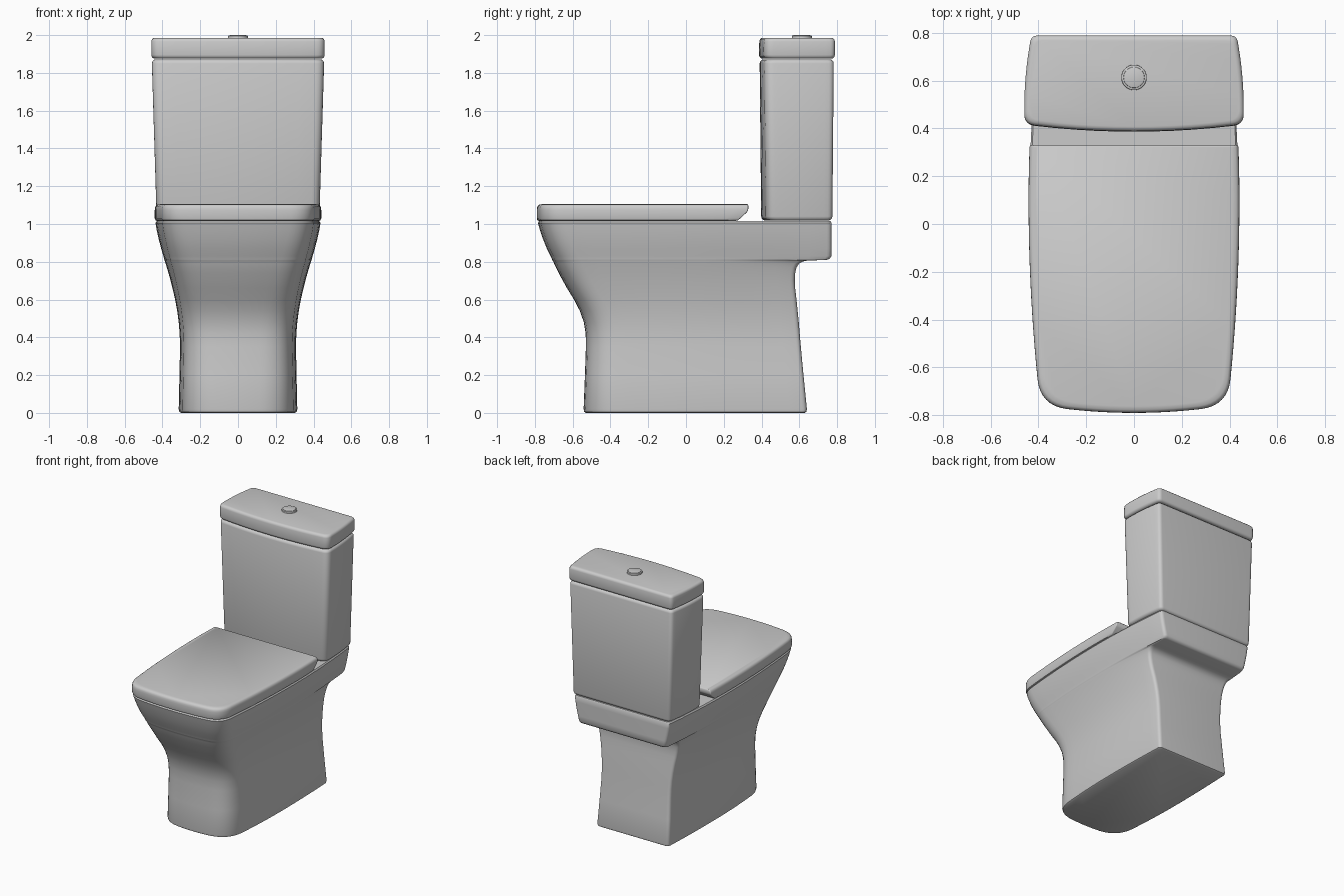
import bpy, bmesh
from mathutils import Vector

if "Cube" in bpy.data.objects:
    bpy.data.objects.remove(bpy.data.objects["Cube"])


def outline(w, yf, yb, y0, kf, kb, bow, rf, rb):
    """Closed plan outline: bowed front, curved sides widest at y0, flat back."""
    def side(y):
        t = (y0 - y) / (y0 - yf) if y < y0 else (y - y0) / (yb - y0)
        return w * (1 - (kf if y < y0 else kb) * t * t)

    def front(x):
        return yf + bow * (x / w) ** 2

    def corner(p, c, q, n=8):
        p, c, q = Vector(p), Vector(c), Vector(q)
        return [p * (1 - t) ** 2 + c * 2 * t * (1 - t) + q * t * t
                for t in (i / n for i in range(n + 1))]

    cf_y = front(w * (1 - kf))
    cf = (side(cf_y), cf_y)
    cb = (side(yb), yb)
    half = corner((cb[0] - rb, yb), cb, (side(yb - rb), yb - rb), 5)
    ya, ye = yb - rb, cf[1] + rf
    half += [Vector((side(ya + (ye - ya) * i / 14), ya + (ye - ya) * i / 14)) for i in range(1, 14)]
    half += corner((side(ye), ye), cf, (cf[0] - rf, front(cf[0] - rf)))
    half += [Vector((x, front(x))) for x in ((cf[0] - rf) * (1 - i / 5) for i in range(1, 5))]
    mid = [Vector((0, yf))]
    return half + mid + [Vector((-p.x, p.y)) for p in reversed(half)]


def loft(name, rows, shape):
    """Skin outlines stacked in z; each row is z, half width, front y, back y."""
    bm = bmesh.new()
    rings = []
    for z, w, yf, yb in rows:
        rings.append([bm.verts.new((p.x, p.y, z)) for p in outline(w, yf, yb, **shape(z))])
    for a, b in zip(rings, rings[1:]):
        for i in range(len(a)):
            j = (i + 1) % len(a)
            bm.faces.new((a[i], a[j], b[j], b[i]))
    bm.faces.new(rings[0])
    bm.faces.new(rings[-1])
    bmesh.ops.recalc_face_normals(bm, faces=bm.faces)
    finish(name, bm)


def finish(name, bm):
    me = bpy.data.meshes.new(name)
    bm.to_mesh(me)
    bm.free()
    ob = bpy.data.objects.new(name, me)
    bpy.context.collection.objects.link(ob)
    bpy.ops.object.select_all(action='DESELECT')
    ob.select_set(True)
    bpy.context.view_layer.objects.active = ob
    bpy.ops.object.shade_smooth_by_angle(angle=0.7)


def rounded(bottom, top, r):
    """Rows for a box-like part with rounded lower and upper edges."""
    steps = ((0, 1), (.13, .5), (.5, .13), (1, 0))
    (z0, w0, f0, b0), (z1, w1, f1, b1) = bottom, top
    low = [(z0 + r * h, w0 - r * d, f0 + r * d, b0 - r * d) for h, d in steps]
    high = [(z1 - r * h, w1 - r * d, f1 + r * d, b1 - r * d) for h, d in reversed(steps)]
    return low + high


# Bowl with pedestal and rear shelf
bowl = [
    (0, .302, -.53, .628), (.006, .311, -.539, .637), (.02, .314, -.542, .64),
    (.2, .31, -.535, .622), (.35, .307, -.53, .608), (.42, .309, -.531, .602),
    (.48, .314, -.541, .597), (.54, .322, -.562, .591), (.6, .333, -.593, .585),
    (.66, .347, -.63, .578), (.7, .357, -.652, .576), (.74, .368, -.674, .578),
    (.77, .377, -.689, .585), (.79, .383, -.698, .598), (.802, .387, -.703, .62),
    (.806, .388, -.706, .64), (.81, .39, -.708, .745), (.815, .391, -.71, .76),
    (.83, .395, -.717, .77), (.87, .407, -.737, .77), (.92, .42, -.757, .77),
    (.97, .431, -.774, .77), (1.005, .437, -.784, .77), (1.015, .43, -.778, .765)]
loft("bowl", bowl, lambda z: dict(y0=.1, kf=.12, kb=.04 + .05 * min(z, 1), bow=.04,
                                  rf=.14 - .03 * z, rb=.025))

# Seat lid with an undercut rear edge
lid = [
    (1.017, .43, -.78, .265), (1.02, .437, -.787, .275), (1.03, .441, -.79, .288),
    (1.062, .441, -.79, .322), (1.072, .441, -.79, .329), (1.085, .44, -.789, .33),
    (1.096, .436, -.785, .33), (1.102, .428, -.777, .328), (1.105, .412, -.762, .325)]
loft("seat_lid", lid, lambda z: dict(y0=.1, kf=.12, kb=.01, bow=.04, rf=.11, rb=.008))

# Cistern and its lid
tank = lambda z: dict(y0=.48, kf=.0, kb=.065, bow=.03, rf=.045, rb=.025)
loft("cistern", rounded((1.018, .431, .398, .775), (1.872, .456, .39, .782), .022), tank)
loft("cistern_lid", rounded((1.875, .459, .386, .788), (1.986, .459, .388, .788), .02), tank)

# Flush button: outer ring and raised disc
for name, r, z0, z1 in (("button_ring", .053, 1.975, 1.997), ("button", .044, 1.98, 2.0)):
    bm = bmesh.new()
    bmesh.ops.create_cone(bm, cap_ends=True, segments=40, radius1=r, radius2=r, depth=z1 - z0)
    bmesh.ops.translate(bm, verts=bm.verts, vec=(0, .613, (z0 + z1) / 2))
    rim = [e for e in bm.edges if all(v.co.z > z1 - .001 for v in e.verts)]
    bmesh.ops.bevel(bm, geom=rim, offset=.003, segments=2, affect='EDGES', profile=.5)
    finish(name, bm)
